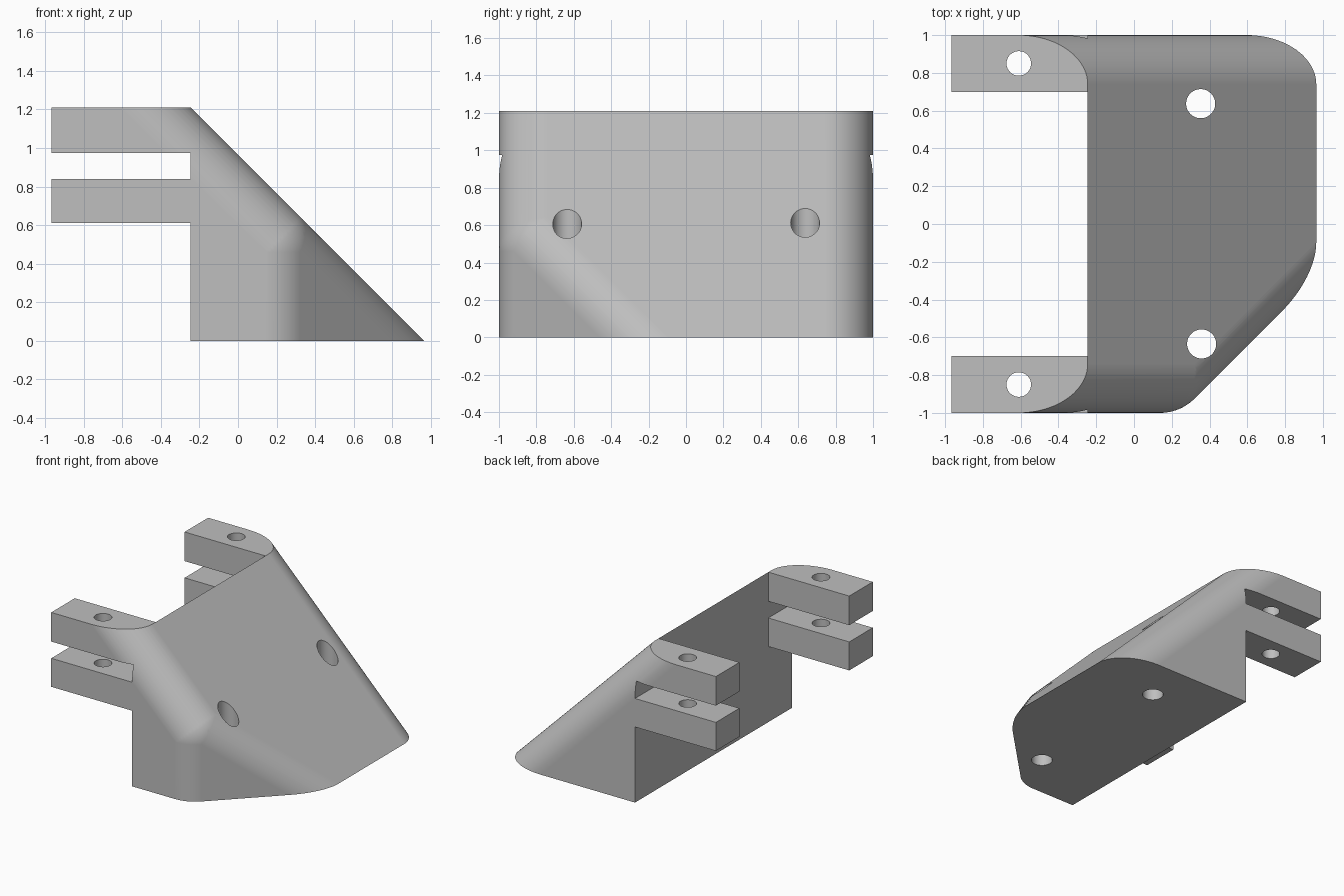
import bpy
import bmesh
from math import sqrt
from mathutils import Vector, Matrix

cube = bpy.data.objects.get("Cube")
if cube:
    bpy.data.objects.remove(cube, do_unlink=True)

RADIUS = 0.26      # fillet radius
STEPS = 16         # segments per fillet
SLOPE = 0.965      # sloped face: x + z = SLOPE
CORNER = 0.245     # x where the cut corner starts on the front face
BACK_X = -0.245    # flat mounting face
END_X = -0.967     # tips of the lugs
TOP = 1.21

grey = bpy.data.materials.new("plain grey")
grey.use_nodes = True
grey.diffuse_color = (0.52, 0.52, 0.52, 1)
grey.node_tree.nodes["Principled BSDF"].inputs["Base Color"].default_value = (0.52, 0.52, 0.52, 1)


def finish(name, bm):
    bmesh.ops.recalc_face_normals(bm, faces=bm.faces)
    mesh = bpy.data.meshes.new(name)
    bm.to_mesh(mesh)
    bm.free()
    mesh.materials.append(grey)
    obj = bpy.data.objects.new(name, mesh)
    bpy.context.collection.objects.link(obj)
    return obj


def prism(name, outline, half_width):
    """Extrude an x-z outline along y, both ways."""
    bm = bmesh.new()
    face = bm.faces.new([bm.verts.new((x, -half_width, z)) for x, z in outline])
    new = bmesh.ops.extrude_face_region(bm, geom=[face])["geom"]
    moved = [v for v in new if isinstance(v, bmesh.types.BMVert)]
    bmesh.ops.translate(bm, verts=moved, vec=(0, 2 * half_width, 0))
    return finish(name, bm)


def arc(centre, a, b):
    return [centre + RADIUS * a.lerp(b, i / STEPS).normalized() for i in range(STEPS + 1)]


def ball_patch(centre, a, b, c):
    return [centre + RADIUS * (a * i + b * j + c * (STEPS - i - j)).normalized()
            for i in range(STEPS + 1) for j in range(STEPS + 1 - i)]


def boolean(obj, tool, operation):
    mod = obj.modifiers.new(operation.title(), "BOOLEAN")
    mod.operation = operation
    mod.solver = "EXACT"
    mod.object = tool
    bpy.context.view_layer.objects.active = obj
    bpy.ops.object.modifier_apply(modifier=mod.name)
    bpy.data.objects.remove(tool, do_unlink=True)


# Bracket blank: wedge block with two pairs of lugs, in side outline
bracket = prism("bracket", [
    (1.2, 0), (BACK_X, 0), (BACK_X, 0.61), (END_X, 0.61), (END_X, 0.84),
    (BACK_X, 0.84), (BACK_X, 0.975), (END_X, 0.975), (END_X, TOP), (1.2, TOP)], 1.2)

# Open space between the left and right lugs
gap = prism("lug_gap", [(-2, -1), (BACK_X, -1), (BACK_X, 2), (-2, 2)], 0.7)
boolean(bracket, gap, "DIFFERENCE")

# Rounded envelope: slope, cut corner, front and back joined by fillets
slope = Vector((1, 0, 1)).normalized()
cut = Vector((1, -1, 0)).normalized()
front = Vector((0, -1, 0))
back = Vector((0, 1, 0))
inset = RADIUS * sqrt(2)
cx = CORNER + RADIUS - inset
corner = Vector((cx, RADIUS - 1, SLOPE - inset - cx))
rear = Vector((cx, 1 - RADIUS, corner.z))
uphill = Vector((-2, 0, 2))
points = ball_patch(corner, slope, cut, front)
points += arc(corner + uphill, slope, front)
points += arc(corner + Vector((0.75, 0.75, -0.75)), slope, cut)
points += arc(corner + Vector((0, 0, -1)), cut, front)
points += arc(rear + uphill, slope, back)
points += arc(rear + Vector((0.75, 0, -0.75)), slope, back)
points += [Vector((-1.9, y, -0.5)) for y in (-1, 1)]
bm = bmesh.new()
for p in points:
    bm.verts.new(p)
bmesh.ops.convex_hull(bm, input=bm.verts)
bmesh.ops.delete(bm, geom=[v for v in bm.verts if not v.link_faces], context="VERTS")
bmesh.ops.dissolve_limit(bm, angle_limit=0.005, verts=bm.verts, edges=bm.edges)
boolean(bracket, finish("rounded_envelope", bm), "INTERSECT")

# Vertical bolt holes through the slope and pin holes through the lugs
bm = bmesh.new()
for x, y, r in ((0.353, 0.637, 0.077), (0.358, -0.635, 0.077),
                (-0.61, 0.85, 0.065), (-0.61, -0.85, 0.065)):
    bmesh.ops.create_cone(bm, cap_ends=True, segments=48, radius1=r, radius2=r,
                          depth=4, matrix=Matrix.Translation((x, y, 0.5)))
boolean(bracket, finish("hole_cutters", bm), "DIFFERENCE")

# Smooth fillets and holes, crisp edges
bpy.ops.object.select_all(action="DESELECT")
bracket.select_set(True)
bpy.context.view_layer.objects.active = bracket
bpy.ops.object.shade_smooth_by_angle(angle=0.5)
weighted = bracket.modifiers.new("Weighted normals", "WEIGHTED_NORMAL")
weighted.keep_sharp = True
